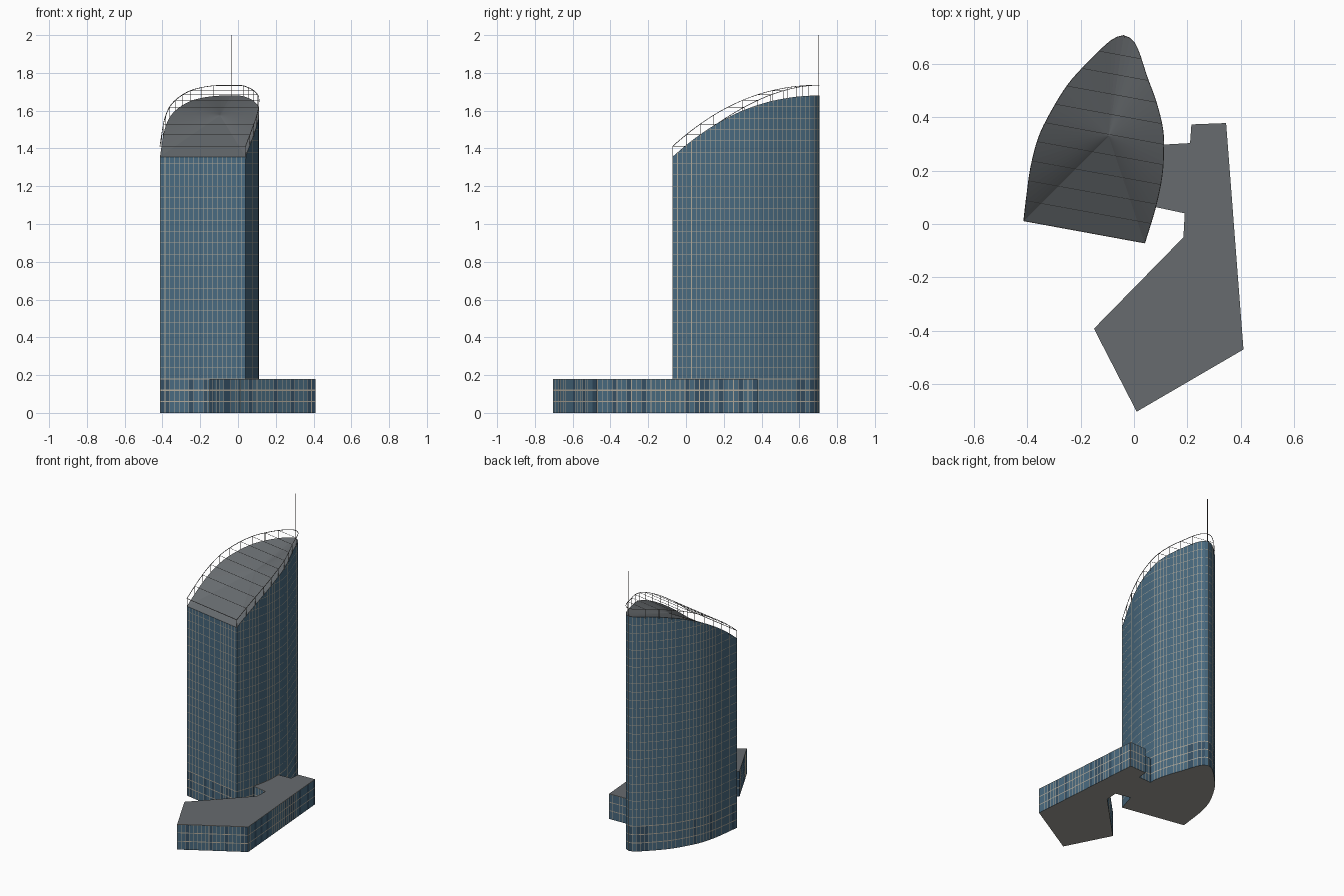
import bpy, bmesh, math, random
from mathutils import Vector as V

if "Cube" in bpy.data.objects:
    bpy.data.objects.remove(bpy.data.objects["Cube"])

random.seed(4)


def material(name, rgb):
    m = bpy.data.materials.new(name)
    m.diffuse_color = (*rgb, 1)
    m.use_nodes = True
    m.node_tree.nodes["Principled BSDF"].inputs["Base Color"].default_value = m.diffuse_color
    return m


glass = material("blue glass", (0.066, 0.142, 0.212))
dark_glass = material("dark blue glass", (0.035, 0.08, 0.13))
roof_grey = material("roof grey", (0.135, 0.147, 0.157))
frame = material("beige frame", (0.43, 0.39, 0.32))
concrete = material("concrete", (0.35, 0.345, 0.31))
metal = material("grey metal", (0.22, 0.22, 0.22))
dark_metal = material("dark metal", (0.10, 0.09, 0.085))
WALL, PANEL, ROOF, FRAME, BASE = range(5)


def finish(bm, name, mats):
    me = bpy.data.meshes.new(name)
    bm.to_mesh(me)
    bm.free()
    ob = bpy.data.objects.new(name, me)
    bpy.context.collection.objects.link(ob)
    for m in mats:
        me.materials.append(m)
    return ob


def bar(bm, a, b, r):
    """Square bar of half width r from a to b."""
    a, b = V(a), V(b)
    d = (b - a).normalized()
    u = d.cross(V((0, 0, 1)) if abs(d.z) < 0.9 else V((1, 0, 0))).normalized()
    w = d.cross(u)
    ring = [u * r + w * r, w * r - u * r, -u * r - w * r, u * r - w * r]
    p = [bm.verts.new(a + o) for o in ring]
    q = [bm.verts.new(b + o) for o in ring]
    for i in range(4):
        j = (i + 1) % 4
        bm.faces.new((p[j], p[i], q[i], q[j]))
    bm.faces.new(p)
    bm.faces.new(q[::-1])


def split(points, step):
    """Even points along an open path, without its last point."""
    out = []
    for a, b in zip(points, points[1:]):
        n = max(1, round((b - a).length / step))
        out += [a.lerp(b, i / n) for i in range(n)]
    return out


def spline(points, n=8):
    """Smooth curve through the points."""
    p = [2 * points[0] - points[1]] + points + [2 * points[-1] - points[-2]]
    out = []
    for a, b, c, d in zip(p, p[1:], p[2:], p[3:]):
        for k in range(n):
            t = k / n
            out.append(0.5 * (2 * b + (c - a) * t + (2 * a - 5 * b + 4 * c - d) * t * t
                              + (3 * b - a - 3 * c + d) * t ** 3))
    return out + [points[-1]]


def even(points, step):
    """Resample a dense path to equal spacing, without its last point."""
    total = sum((b - a).length for a, b in zip(points, points[1:]))
    n = round(total / step)
    out, run, k = [], 0.0, 0
    for a, b in zip(points, points[1:]):
        seg = (b - a).length
        while k < n and k * total / n <= run + seg:
            out.append(a.lerp(b, (k * total / n - run) / seg))
            k += 1
        run += seg
    return out


def at(p, z):
    return V((p.x, p.y, z))


def building(name, outline, top, upright, apex=None):
    """Walls with inlaid window frames, a flat base and a flat or fan roof."""
    bm = bmesh.new()
    pts = []
    for a, b in zip(outline, outline[1:] + outline[:1]):
        pts += [a, a + (b - a).normalized() * upright]
    n, cache = len(pts), {}

    def vert(i, z):
        z = round(min(z, top(pts[i])), 5)
        if (i, z) not in cache:
            cache[i, z] = bm.verts.new(at(pts[i], z))
        return cache[i, z]

    # rows: glass, then a thin frame line at each floor
    levels = [(0.0, WALL)]
    for k in range(1, 30):
        half = 0.0028 if k <= 3 else 0.0015
        levels += [(k * 0.06 - half, FRAME), (k * 0.06 + half, WALL)]
    levels.append((3.0, WALL))
    for i in range(n):
        j = (i + 1) % n
        dark = random.random() < 0.2
        for (z0, kind), (z1, _) in zip(levels, levels[1:]):
            ring = list(dict.fromkeys((vert(i, z0), vert(j, z0), vert(j, z1), vert(i, z1))))
            if len(ring) < 3:
                continue
            if i % 2 == 0:
                kind = FRAME
            elif kind == WALL and dark and z0 < 0.17:
                kind = PANEL
            f = bm.faces.new(ring)
            f.material_index, f.smooth = kind, True
    bm.faces.new([vert(i, 0) for i in reversed(range(n))]).material_index = BASE
    rim = [vert(i, 9) for i in range(n)]
    if apex:
        tip = bm.verts.new(apex)
        for a, b in zip(rim, rim[1:] + rim[:1]):
            bm.faces.new((a, b, tip)).material_index = ROOF
    else:
        bm.faces.new(rim).material_index = ROOF
    ob = finish(bm, name, [glass, dark_glass, roof_grey, frame, concrete])
    bpy.context.view_layer.objects.active = ob
    ob.select_set(True)
    bpy.ops.object.shade_smooth_by_angle(angle=math.radians(25))
    ob.select_set(False)
    for f in ob.data.polygons:
        f.use_smooth = f.material_index not in (ROOF, BASE)


# Tower footprint: straight front, curved sides meeting at a rounded back
left, right = V((-0.413, 0.012)), V((0.04, -0.071))
curve = [right] + [V(p) for p in (
    (0.08, 0.06), (0.105, 0.18), (0.111, 0.28), (0.107, 0.36), (0.082, 0.46),
    (0.049, 0.55), (0.016, 0.65), (-0.008, 0.69), (-0.04, 0.706), (-0.075, 0.694),
    (-0.112, 0.665), (-0.175, 0.603), (-0.245, 0.525), (-0.305, 0.43), (-0.355, 0.33),
    (-0.385, 0.22), (-0.40, 0.12))] + [left]
outline = split([left, right], 0.026) + even(spline(curve), 0.026)
inward = V((-(right - left).y, (right - left).x)).normalized()


def depth(p):
    return (p - left).dot(inward)


DEPTH = max(depth(p) for p in outline)


def tower_top(p):
    """Height of the curved roof edge."""
    return 1.356 + 0.324 * (1 - (1 - depth(p) / DEPTH) ** 2)


building("tower", outline, tower_top, 0.003, (-0.095, 0.33, 1.575))

# Podium wing
corners = [V(p) for p in (
    (-0.15, -0.392), (0.01, -0.703), (0.41, -0.47), (0.345, 0.378), (0.215, 0.373),
    (0.21, 0.303), (0.05, 0.294), (0.05, 0.07), (0.19, 0.04), (0.185, -0.05))]
building("podium", split(corners + corners[:1], 0.026), lambda p: 0.18, 0.0035)

# Roof railing: top rail, posts and bars across the roof
RAIL = 0.055
pairs = list(zip(outline, outline[1:] + outline[:1]))
bm = bmesh.new()
for a, b in pairs:
    bar(bm, at(a, tower_top(a) + RAIL), at(b, tower_top(b) + RAIL), 0.0015)
for k in range(10):
    level = 0.001 + k * 0.075
    ends = []
    for a, b in pairs:
        da, db = depth(a) - level, depth(b) - level
        if da * db < 0:
            ends.append(a.lerp(b, da / (da - db)))
    for p in ends:
        bar(bm, at(p, tower_top(p) - 0.01), at(p, tower_top(p) + RAIL), 0.0012)
    if len(ends) == 2:
        z = tower_top(ends[0]) + RAIL
        bar(bm, at(ends[0], z), at(ends[1], z), 0.0009)
finish(bm, "roof_railing", [metal])

# Antenna at the back tip
bm = bmesh.new()
bar(bm, (-0.036, 0.70, 1.66), (-0.036, 0.70, 2.0), 0.0018)
finish(bm, "antenna", [dark_metal])
